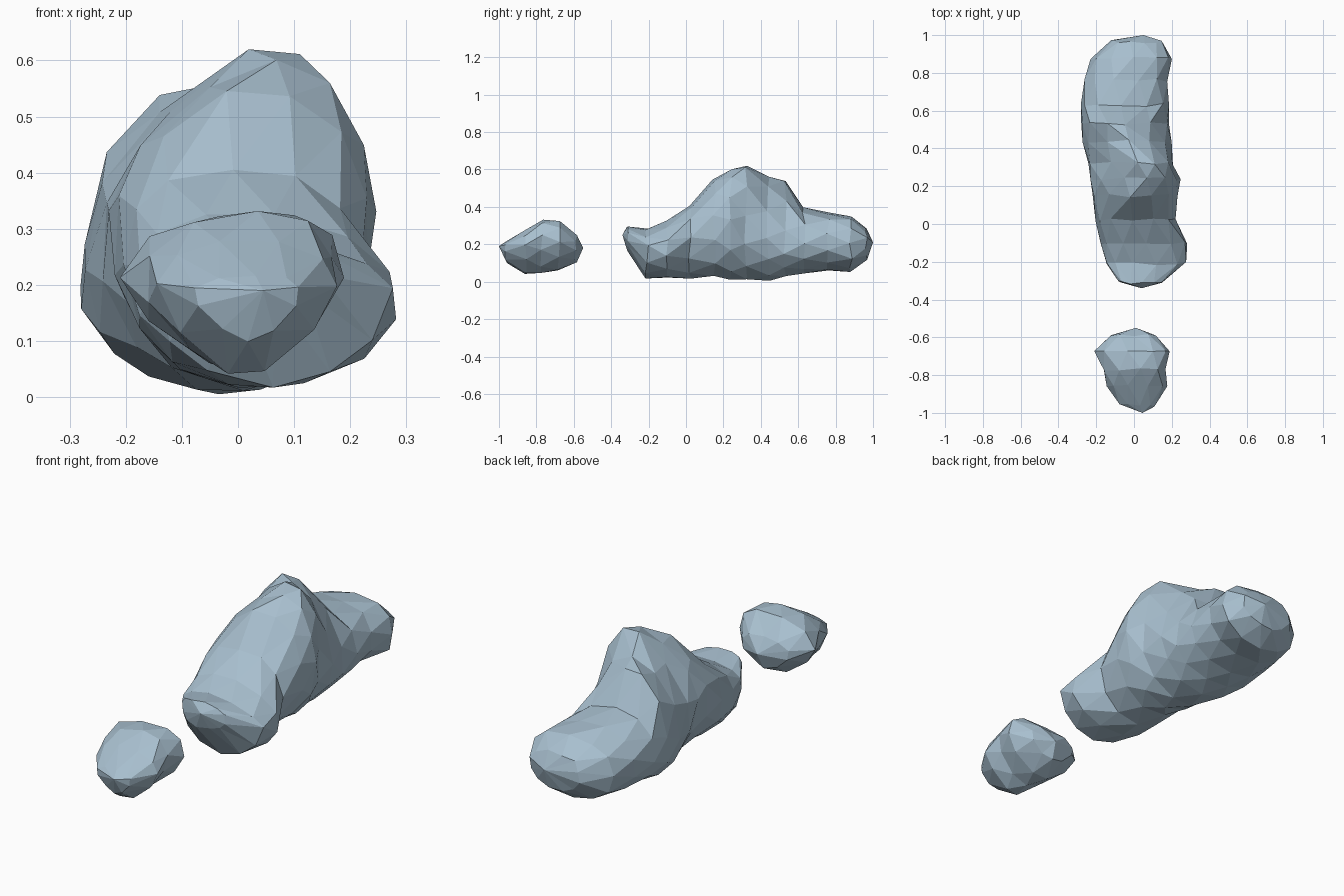
import bpy, bmesh, math, random
from mathutils import Vector

random.seed(11)

mat = bpy.data.materials.new("pale blue grey")
mat.diffuse_color = (0.39, 0.52, 0.62, 1)


def spow(v, p):
    return math.copysign(abs(v) ** p, v)


def lumpy_loft(name, start, end, sections, n, p_bottom, jitter):
    """Faceted blob lofted along y from staggered rings.
    Each section: y, x min, x max, z bottom, z top, z of widest point, x of crest, top exponent."""
    bm = bmesh.new()
    rings = []
    for k, (y, x0, x1, zb, zt, zw, xt, p_top) in enumerate(sections):
        c, hw = (x0 + x1) / 2, (x1 - x0) / 2
        ring = []
        for i in range(n):
            a = 2 * math.pi * (i + 0.5 * ((k + 1) % 2)) / n
            s, co = math.sin(a), math.cos(a)
            p = p_top if s >= 0 else p_bottom
            x = c + hw * spow(co, p)
            z = zw + ((zt - zw) if s >= 0 else (zw - zb)) * spow(s, p)
            if s > 0:
                x += (xt - c) * s * s
            j = [random.uniform(-jitter, jitter) for _ in range(3)]
            ring.append(bm.verts.new((x + j[0], y + 1.5 * j[1], max(z + j[2], 0))))
        rings.append(ring)
    # staggered triangle strips between neighbouring rings
    for k in range(len(rings) - 1):
        a, b = rings[k], rings[k + 1]
        for i in range(n):
            m = (i + 1) % n
            if k % 2:
                bm.faces.new((a[i], a[m], b[i]))
                bm.faces.new((a[m], b[m], b[i]))
            else:
                bm.faces.new((a[i], b[m], b[i]))
                bm.faces.new((a[i], a[m], b[m]))
    # pointed end caps
    for pole, ring in ((start, rings[0]), (end, rings[-1])):
        v = bm.verts.new(Vector(pole))
        for i in range(n):
            bm.faces.new((ring[i], ring[(i + 1) % n], v))
    bmesh.ops.recalc_face_normals(bm, faces=bm.faces)
    me = bpy.data.meshes.new(name)
    bm.to_mesh(me)
    bm.free()
    me.materials.append(mat)
    ob = bpy.data.objects.new(name, me)
    bpy.context.collection.objects.link(ob)
    return ob


# long main mass: low nose in front, tall crest in the middle, rounded tail
lumpy_loft("large_rock", (0.04, -0.34, 0.25), (0.05, 1.0, 0.21), [
    (-0.31, -0.08, 0.15, 0.17, 0.295, 0.24, 0.01, 0.9),
    (-0.21, -0.15, 0.27, 0.02, 0.285, 0.19, -0.01, 0.9),
    (-0.10, -0.18, 0.285, 0.02, 0.325, 0.19, 0.0, 0.95),
    (0.02, -0.205, 0.215, 0.02, 0.41, 0.24, -0.01, 0.9),
    (0.15, -0.225, 0.235, 0.02, 0.55, 0.30, 0.04, 1.1),
    (0.24, -0.23, 0.245, 0.015, 0.60, 0.33, 0.07, 1.2),
    (0.32, -0.245, 0.21, 0.01, 0.63, 0.28, 0.07, 1.2),
    (0.44, -0.275, 0.20, 0.01, 0.555, 0.23, -0.03, 1.1),
    (0.53, -0.285, 0.19, 0.03, 0.55, 0.20, -0.10, 1.2),
    (0.63, -0.285, 0.185, 0.05, 0.395, 0.20, -0.07, 0.9),
    (0.76, -0.27, 0.18, 0.06, 0.37, 0.21, -0.04, 0.9),
    (0.88, -0.235, 0.20, 0.05, 0.345, 0.21, 0.0, 0.85),
    (0.965, -0.12, 0.15, 0.11, 0.29, 0.21, 0.02, 0.85),
], 12, 0.95, 0.006)

# separate small rock with a narrow, keel-like underside
lumpy_loft("small_rock", (0.045, -1.0, 0.19), (0.01, -0.55, 0.18), [
    (-0.96, -0.08, 0.11, 0.10, 0.215, 0.18, 0.03, 0.9),
    (-0.86, -0.14, 0.175, 0.035, 0.28, 0.20, 0.02, 0.95),
    (-0.77, -0.17, 0.165, 0.045, 0.335, 0.20, 0.04, 0.9),
    (-0.68, -0.21, 0.19, 0.055, 0.33, 0.21, 0.04, 0.9),
    (-0.59, -0.13, 0.12, 0.10, 0.255, 0.19, 0.0, 0.9),
], 10, 1.35, 0.005)
